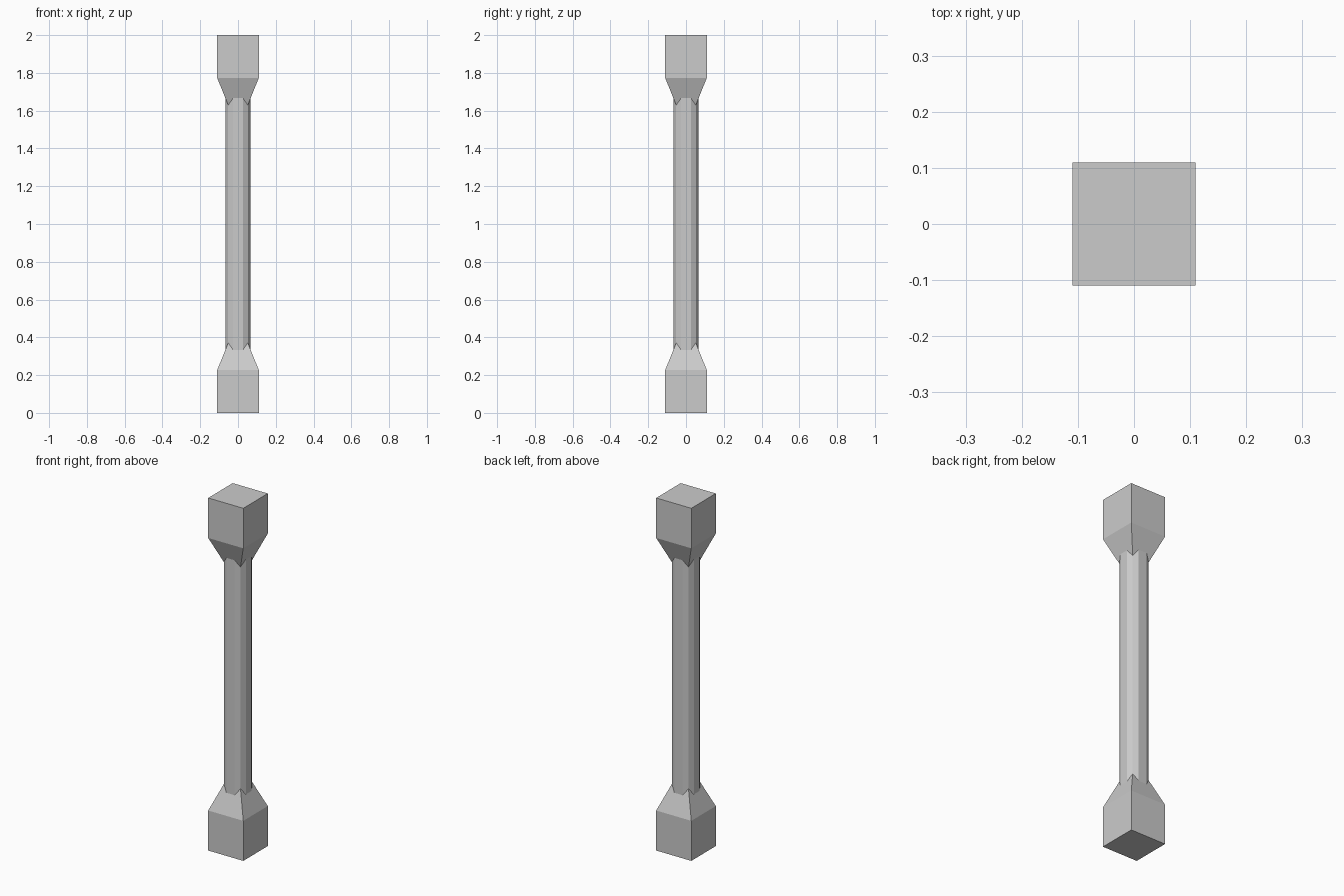
import bpy, bmesh

if "Cube" in bpy.data.objects:
    bpy.data.objects.remove(bpy.data.objects["Cube"])

HEIGHT = 2.0
BLOCK = 0.11         # half width of the end blocks
BLOCK_Z = 0.227      # height of each block
CORNER = 0.052       # shaft corner (x = y)
BULGE = 0.067        # half width of the bowed shaft sides
FLAT = 0.026         # half width of the flat on each side
NECK_Z = 0.371       # where the taper meets the shaft corners

# height on the taper for a given half width
def taper_z(half):
    return BLOCK_Z + (NECK_Z - BLOCK_Z) * (BLOCK - half) / (BLOCK - CORNER)

def turn(x, y, k):
    for _ in range(k):
        x, y = -y, x
    return x, y

bm = bmesh.new()

def square(z):
    return [bm.verts.new((*turn(-BLOCK, -BLOCK, k), z)) for k in range(4)]

# shaft ring that follows the taper planes: corner, flat start, flat end per side
def shaft_ring(flip):
    side = [(-CORNER, -CORNER), (-FLAT, -BULGE), (FLAT, -BULGE)]
    ring = []
    for k in range(4):
        for x, y in side:
            z = taper_z(-y)
            ring.append(bm.verts.new((*turn(x, y, k), HEIGHT - z if flip else z)))
    return ring

def bridge(a, b):
    n = len(a)
    for i in range(n):
        j = (i + 1) % n
        bm.faces.new((a[i], a[j], b[j], b[i]))

# end blocks with tapers
rings = []
for flip in (False, True):
    end = square(HEIGHT if flip else 0)
    shoulder = square(HEIGHT - BLOCK_Z if flip else BLOCK_Z)
    ring = shaft_ring(flip)
    bm.faces.new(end)
    bridge(end, shoulder)
    for k in range(4):
        neck = [ring[(3 * k + i) % 12] for i in (3, 2, 1, 0)]
        bm.faces.new([shoulder[k], shoulder[(k + 1) % 4]] + neck)
    rings.append(ring)

# shaft
bridge(*rings)

bmesh.ops.recalc_face_normals(bm, faces=bm.faces)
mesh = bpy.data.meshes.new("post")
bm.to_mesh(mesh)
bm.free()
post = bpy.data.objects.new("post", mesh)
bpy.context.collection.objects.link(post)
